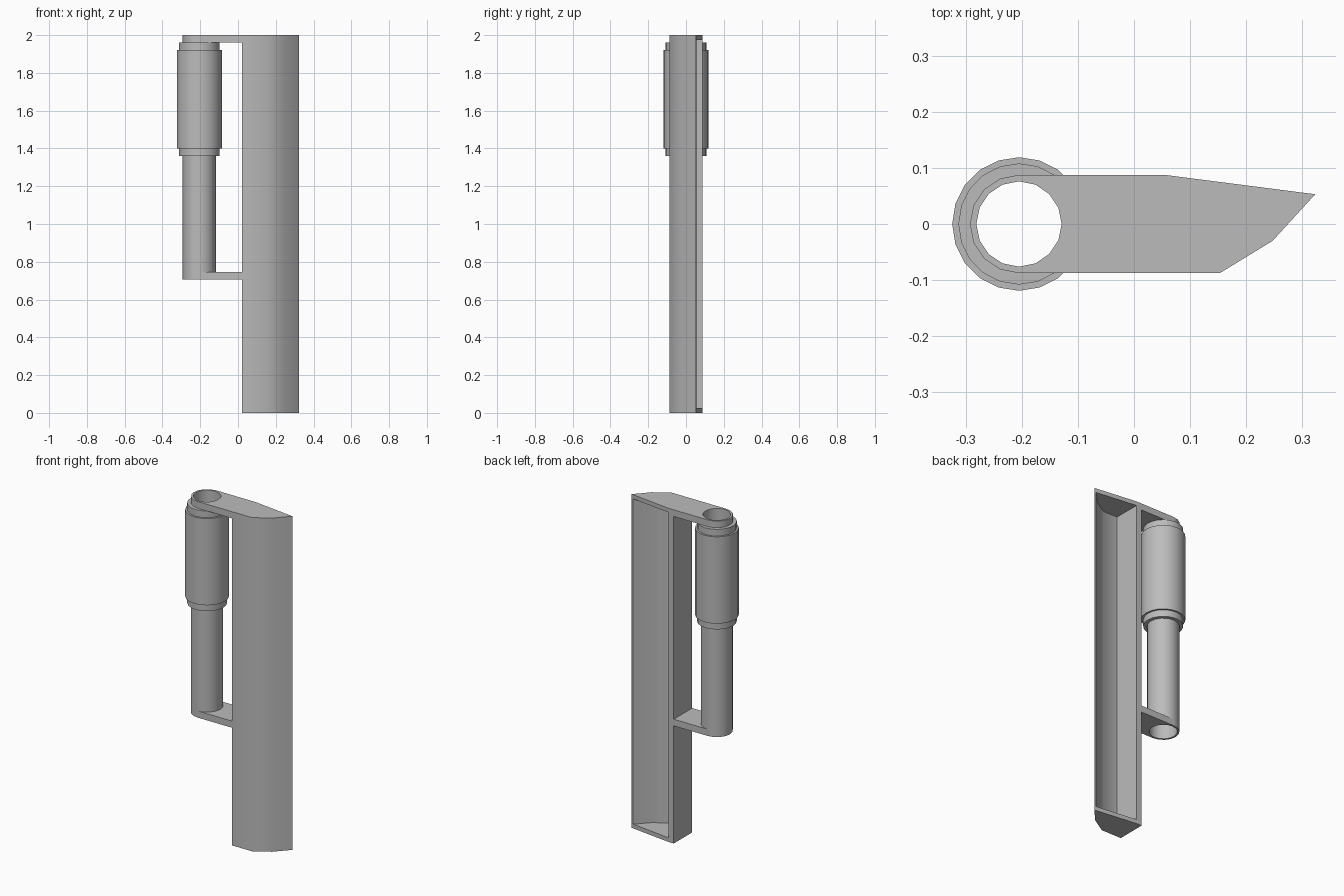
import bpy, bmesh
from math import sin, cos, pi, radians

cube = bpy.data.objects.get("Cube")
if cube:
    bpy.data.objects.remove(cube, do_unlink=True)

grey = bpy.data.materials.new("plain grey")
grey.use_nodes = True
colour = (0.5, 0.5, 0.5, 1)
grey.diffuse_color = colour
grey.node_tree.nodes["Principled BSDF"].inputs["Base Color"].default_value = colour

TUBE_X, TUBE_R, BORE_R = -0.205, 0.0875, 0.076
SIDES = 16


def finish(name, bm):
    bmesh.ops.recalc_face_normals(bm, faces=bm.faces)
    mesh = bpy.data.meshes.new(name)
    bm.to_mesh(mesh)
    bm.free()
    mesh.materials.append(grey)
    obj = bpy.data.objects.new(name, mesh)
    bpy.context.collection.objects.link(obj)
    bpy.ops.object.select_all(action='DESELECT')
    obj.select_set(True)
    bpy.context.view_layer.objects.active = obj
    bpy.ops.object.shade_smooth_by_angle(angle=radians(40))
    return obj


def prism(name, outline, z0, z1):
    """Extrude a flat outline from z0 up to z1."""
    bm = bmesh.new()
    face = bm.faces.new([bm.verts.new((x, y, z0)) for x, y in outline])
    grown = bmesh.ops.extrude_face_region(bm, geom=[face], use_keep_orig=True)
    top = [v for v in grown["geom"] if isinstance(v, bmesh.types.BMVert)]
    bmesh.ops.translate(bm, verts=top, vec=(0, 0, z1 - z0))
    return finish(name, bm)


def circle(radius, sides, start=0.0, sweep=2 * pi, count=None):
    count = count or sides
    return [(TUBE_X + radius * cos(start + sweep * i / sides),
             radius * sin(start + sweep * i / sides)) for i in range(count)]


def ring(name, inner, outer, z0, z1, sides):
    """Hollow cylinder around the tube axis."""
    bm = bmesh.new()
    loops = [[bm.verts.new((x, y, z)) for x, y in circle(r, sides)]
             for r, z in ((inner, z0), (outer, z0), (outer, z1), (inner, z1))]
    for a, b in zip(loops, loops[1:] + loops[:1]):
        for i in range(sides):
            j = (i + 1) % sides
            bm.faces.new((a[i], a[j], b[j], b[i]))
    return finish(name, bm)


# Tube with its stepped sleeve
ring("tube", BORE_R, TUBE_R, 0.705, 2.0, SIDES)
ring("sleeve_collar", 0.083, 0.108, 1.36, 1.96, 20)
ring("sleeve", 0.1, 0.119, 1.4, 1.92, 20)

# Arms that wrap the tube's right side and reach the grip
half = SIDES // 2
arm = circle(TUBE_R, half, pi / 2, -pi, half + 1) + [(0.02, -TUBE_R), (0.02, TUBE_R)]
prism("upper_arm", arm, 1.96, 2.0)
prism("lower_arm", arm, 0.705, 0.745)

# Grip: solid end caps and a channel wall open at the back
outer = [(0.055, 0.0875), (0.02, 0.0875), (0.02, -0.0875),
         (0.153, -0.0875), (0.247, -0.03), (0.323, 0.053)]
inner = [(0.312, 0.0545), (0.24, -0.021), (0.15, -0.0765), (0.055, -0.0765)]
CAP = 0.025
prism("grip_bottom_cap", outer, 0, CAP)
prism("grip_top_cap", outer, 2 - CAP, 2)
prism("grip_wall", outer + inner, CAP, 2 - CAP)
